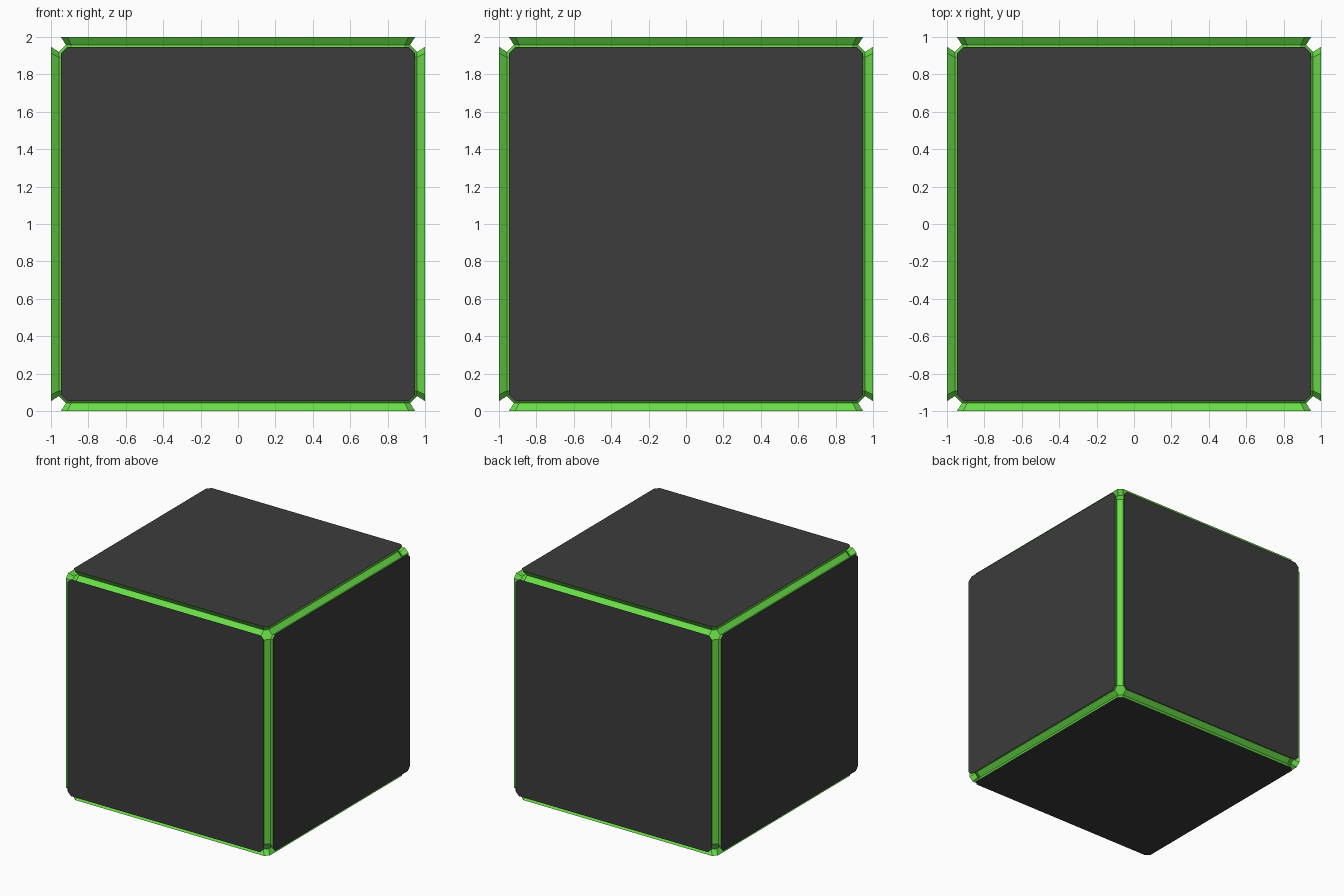
import bpy, bmesh
from itertools import permutations, product
from mathutils import Vector

if "Cube" in bpy.data.objects:
    bpy.data.objects.remove(bpy.data.objects["Cube"])


def material(name, rgb):
    m = bpy.data.materials.new(name)
    m.diffuse_color = (*rgb, 1.0)
    m.use_nodes = True
    m.node_tree.nodes["Principled BSDF"].inputs["Base Color"].default_value = m.diffuse_color
    return m


green = material("bright green", (0.14, 0.72, 0.065))
dark = material("dark grey", (0.045, 0.045, 0.045))

# Core: cube with chamfered edges and six-sided corner facets
CORE, SIDE, CUT = 0.957, 0.92, 0.892
bm = bmesh.new()
for p in permutations((CORE, SIDE, CUT)):
    for s in product((-1, 1), repeat=3):
        bm.verts.new([a * b for a, b in zip(p, s)])
bmesh.ops.convex_hull(bm, input=bm.verts[:])
bmesh.ops.dissolve_limit(bm, angle_limit=0.02, verts=bm.verts[:], edges=bm.edges[:])
bmesh.ops.recalc_face_normals(bm, faces=bm.faces[:])

# Panels: raise the six large faces, flaring outwards so they overhang the core
sides = [f for f in bm.faces if max(abs(c) for c in f.normal) > 0.99]
panels = bmesh.ops.extrude_discrete_faces(bm, faces=sides)["faces"]
for f in panels:
    for v in f.verts:
        new = []
        for c in v.co:
            a = abs(c)
            size = 1.0 if a > 0.94 else (0.947 if a > 0.906 else 0.913)
            new.append(size if c > 0 else -size)
        v.co = Vector(new)
    f.material_index = 1

bmesh.ops.translate(bm, verts=bm.verts[:], vec=(0, 0, 1))
bm.normal_update()
mesh = bpy.data.meshes.new("panelled_cube")
bm.to_mesh(mesh)
bm.free()
mesh.materials.append(green)
mesh.materials.append(dark)
bpy.context.collection.objects.link(bpy.data.objects.new("panelled_cube", mesh))
